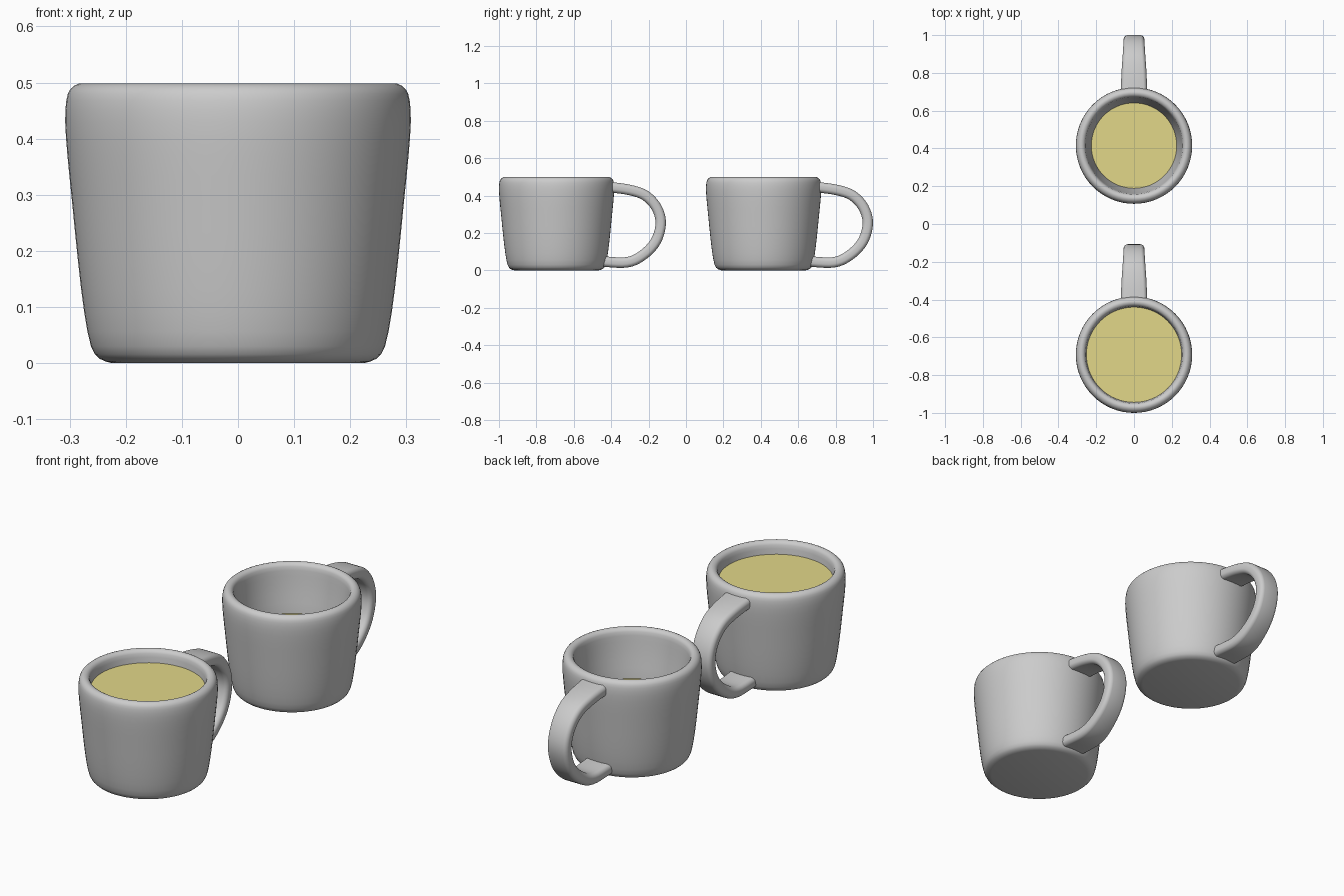
import bpy, bmesh, math
from mathutils import Vector

if "Cube" in bpy.data.objects:
    bpy.data.objects.remove(bpy.data.objects["Cube"])

SEGMENTS = 64
CUPS = [("front", -0.692, 0.44, 0.252), ("rear", 0.415, 0.27, 0.227)]

# Outer wall, rim and inner wall as (radius, height)
CUP_PROFILE = [(0.0, 0.0), (0.225, 0.0), (0.247, 0.008), (0.262, 0.03), (0.274, 0.09),
               (0.285, 0.18), (0.296, 0.29), (0.304, 0.37), (0.308, 0.43), (0.306, 0.468),
               (0.299, 0.488), (0.284, 0.498), (0.270, 0.496), (0.258, 0.483),
               (0.252, 0.44), (0.241, 0.36), (0.226, 0.27), (0.212, 0.13),
               (0.18, 0.065), (0.0, 0.055)]

# Handle centre line as (distance from cup axis, height, half width)
HANDLE_PATH = [(0.272, 0.447, 0.071), (0.39, 0.430, 0.066), (0.475, 0.400, 0.060),
               (0.535, 0.335, 0.056), (0.557, 0.25, 0.055), (0.530, 0.155, 0.056),
               (0.463, 0.083, 0.060), (0.375, 0.043, 0.066), (0.235, 0.048, 0.071)]
HALF_THICK = 0.028


def smooth_path(points, steps):
    """Catmull-Rom curve through the points."""
    p = [Vector(q) for q in points]
    p = [2 * p[0] - p[1]] + p + [2 * p[-1] - p[-2]]
    out = []
    for a, b, c, d in zip(p, p[1:], p[2:], p[3:]):
        for s in range(steps):
            t = s / steps
            out.append(0.5 * (2 * b + (c - a) * t + (2 * a - 5 * b + 4 * c - d) * t ** 2
                              + (3 * b - a - 3 * c + d) * t ** 3))
    return out + [p[-2]]


def finish(bm, name, y):
    bmesh.ops.recalc_face_normals(bm, faces=bm.faces)
    mesh = bpy.data.meshes.new(name)
    bm.to_mesh(mesh)
    bm.free()
    obj = bpy.data.objects.new(name, mesh)
    bpy.context.collection.objects.link(obj)
    obj.location.y = y
    bpy.ops.object.select_all(action='DESELECT')
    obj.select_set(True)
    bpy.context.view_layer.objects.active = obj
    bpy.ops.object.shade_smooth_by_angle(angle=math.radians(40))
    return obj


def make_cup(name, y):
    bm = bmesh.new()
    walls = smooth_path(CUP_PROFILE[1:-1], 2)
    profile = [Vector(CUP_PROFILE[0])] + walls + [Vector(CUP_PROFILE[-1])]
    verts = [bm.verts.new((r, 0, z)) for r, z in profile]
    edges = [bm.edges.new(pair) for pair in zip(verts, verts[1:])]
    bmesh.ops.spin(bm, geom=verts + edges, cent=(0, 0, 0), axis=(0, 0, 1),
                   angle=math.tau, steps=SEGMENTS, use_duplicate=False)
    bmesh.ops.remove_doubles(bm, verts=bm.verts, dist=0.0002)
    return finish(bm, name, y)


def make_handle(name, y):
    bm = bmesh.new()
    path = smooth_path(HANDLE_PATH, 5)
    rings = []
    for i, (dist, z, half) in enumerate(path):
        step = path[min(i + 1, len(path) - 1)] - path[max(i - 1, 0)]
        normal = Vector((0, -step.y, step.x)).normalized()
        ring = []
        for k in range(24):
            # Rounded-rectangle cross-section
            a = math.tau * (k + 0.5) / 24
            c, s = math.cos(a), math.sin(a)
            r = HALF_THICK * 0.8
            x = math.copysign(half - r, c) + r * c
            n = math.copysign(HALF_THICK - r, s) + r * s
            ring.append(bm.verts.new(Vector((x, dist, z)) + normal * n))
        rings.append(ring)
    for a, b in zip(rings, rings[1:]):
        for k in range(24):
            j = (k + 1) % 24
            bm.faces.new((a[k], a[j], b[j], b[k]))
    bm.faces.new(rings[0])
    bm.faces.new(rings[-1])
    return finish(bm, name, y)


def make_drink(name, y, level, radius):
    bm = bmesh.new()
    bmesh.ops.create_circle(bm, cap_ends=True, segments=SEGMENTS, radius=radius)
    bmesh.ops.translate(bm, verts=bm.verts, vec=(0, 0, level))
    obj = finish(bm, name, y)
    if obj.data.polygons[0].normal.z < 0:
        obj.data.flip_normals()
    obj.data.materials.append(drink_material)


drink_material = bpy.data.materials.new("pale_yellow_drink")
drink_material.diffuse_color = (0.76, 0.68, 0.25, 1)
drink_material.use_nodes = True
drink_material.node_tree.nodes["Principled BSDF"].inputs["Base Color"].default_value = drink_material.diffuse_color

for label, y, level, radius in CUPS:
    make_cup(label + "_cup", y)
    make_handle(label + "_handle", y)
    make_drink(label + "_drink", y, level, radius)
